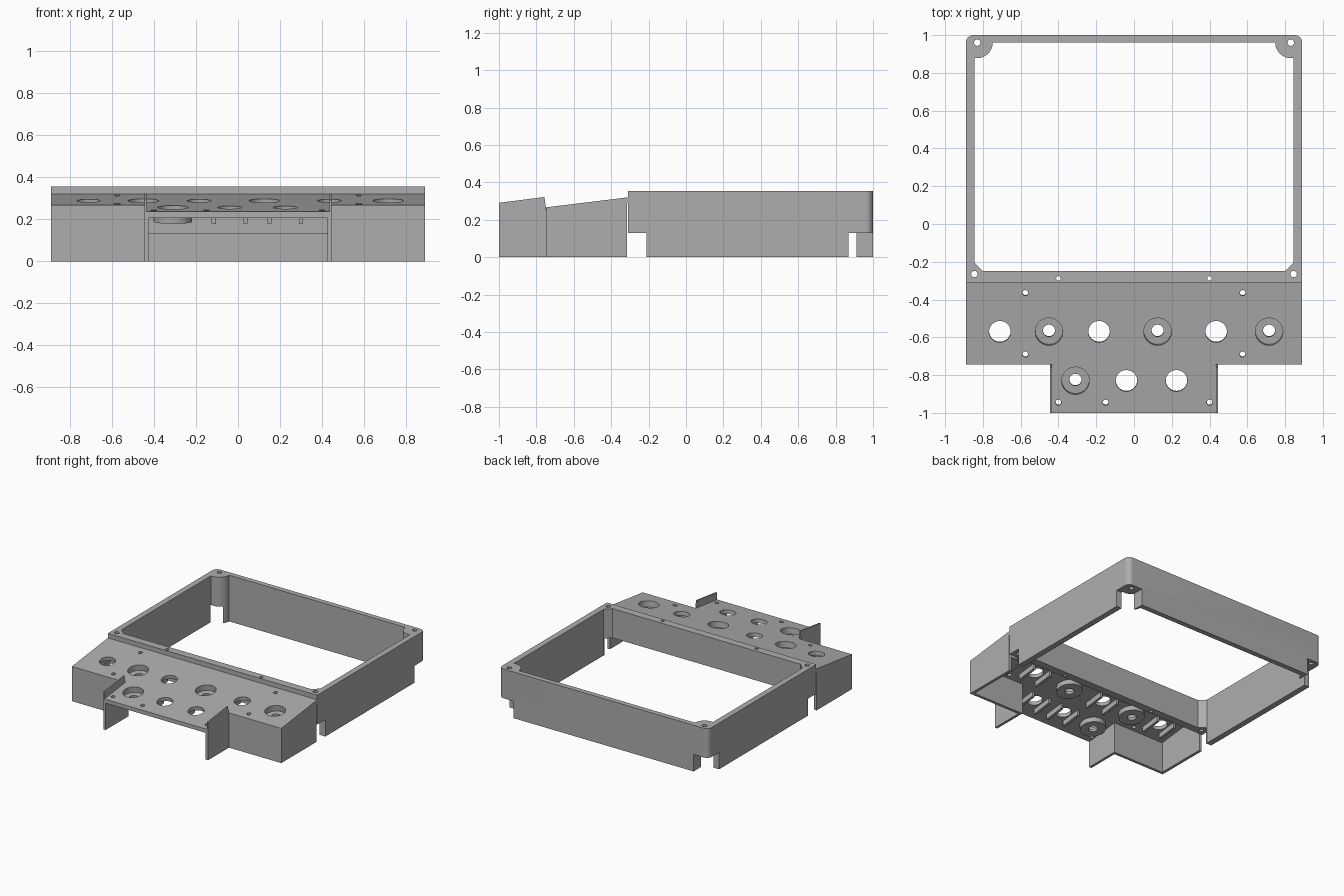
import bpy, bmesh, math
from mathutils import Matrix

if "Cube" in bpy.data.objects:
    bpy.data.objects.remove(bpy.data.objects["Cube"])

grey = bpy.data.materials.new("matte grey")
grey.use_nodes = True
colour = (0.42, 0.42, 0.42, 1)
grey.diffuse_color = colour
grey.node_tree.nodes["Principled BSDF"].inputs["Base Color"].default_value = colour

SLOPE = 0.122
H = 0.355      # frame height
NOTCH = 0.13   # height of the openings at the foot
SLAB = 0.03    # panel thickness


def slope(offset=0):
    """Height of the tilted panel at y, shifted by offset."""
    return lambda x, y: 0.32 + SLOPE * (y + 0.31) + offset


def finish(bm, name):
    bmesh.ops.recalc_face_normals(bm, faces=bm.faces)
    mesh = bpy.data.meshes.new(name)
    bm.to_mesh(mesh)
    bm.free()
    mesh.materials.append(grey)
    obj = bpy.data.objects.new(name, mesh)
    bpy.context.collection.objects.link(obj)
    return obj


def prism(name, plan, low, high):
    """Solid over a plan outline; low and high are heights or functions of x, y."""
    bm = bmesh.new()
    rings = []
    for z in (low, high):
        rings.append([bm.verts.new((x, y, z(x, y) if callable(z) else z)) for x, y in plan])
    n = len(plan)
    bm.faces.new(rings[0][::-1])
    bm.faces.new(rings[1])
    for i in range(n):
        j = (i + 1) % n
        bm.faces.new((rings[0][i], rings[0][j], rings[1][j], rings[1][i]))
    return finish(bm, name)


def block(name, x0, x1, y0, y1, low, high):
    return prism(name, [(x0, y0), (x1, y0), (x1, y1), (x0, y1)], low, high)


def cylinder(name, x, y, r, low, high, tilted=False):
    """Upright cylinder, or one square to the panel with heights measured from it."""
    bm = bmesh.new()
    bmesh.ops.create_cone(bm, cap_ends=True, segments=40, radius1=r, radius2=r, depth=high - low)
    bm.transform(Matrix.Translation((0, 0, (low + high) / 2)))
    if tilted:
        bm.transform(Matrix.Rotation(math.atan(SLOPE), 4, 'X'))
    bm.transform(Matrix.Translation((x, y, slope()(x, y) if tilted else 0)))
    return finish(bm, name)


def boolean(target, other, operation='DIFFERENCE'):
    mod = target.modifiers.new("bool", 'BOOLEAN')
    mod.operation, mod.solver, mod.object = operation, 'EXACT', other
    bpy.context.view_layer.objects.active = target
    bpy.ops.object.modifier_apply(modifier=mod.name)
    bpy.data.objects.remove(other)


def arc(cx, cy, r, start, end, n=10):
    steps = [math.radians(start + (end - start) * i / n) for i in range(n + 1)]
    return [(cx + r * math.cos(a), cy + r * math.sin(a)) for a in steps]


def mirrored(half):
    return half + [(-x, y) for x, y in reversed(half)]


# Tall rectangular frame with rounded rear corners and screw posts
outline = mirrored([(0.89, -0.31)] + arc(0.85, 0.96, 0.04, 0, 90))
frame = prism("frame", outline, 0, H)
opening = mirrored([(0.8, -0.25), (0.845, -0.205), (0.845, 0.88)]
                   + arc(0.83, 0.96, 0.082, 260, 180))
boolean(frame, prism("cutter", opening, -0.1, 1))
boolean(frame, block("cutter", -1, 1, -0.4, -0.21, -0.1, NOTCH))
for s in (-1, 1):
    x0, x1 = sorted((s * 0.765, s))
    boolean(frame, block("cutter", x0, x1, 0.87, 1.1, -0.1, NOTCH))
    for x, y, r in ((0.83, 0.96, 0.017), (0.845, -0.265, 0.017), (0.4, -0.288, 0.012)):
        boolean(frame, cylinder("cutter", s * x, y, r, -0.1, 1))

# Tilted control panel with a narrower tongue at the front
plan = mirrored([(0.435, -1), (0.435, -0.745), (0.89, -0.745), (0.89, -0.31)])
panel = prism("control_panel", plan, slope(-SLAB), slope())
recessed = [(-0.45, -0.57), (0.125, -0.57), (0.715, -0.57), (-0.31, -0.83)]
plain = [(-0.71, -0.57), (-0.185, -0.57), (0.435, -0.57), (-0.04, -0.83), (0.225, -0.83)]
screws = [(s * 0.575, y) for s in (-1, 1) for y in (-0.365, -0.69)]
screws += [(x, -0.945) for x in (-0.4, -0.15, 0.4)]

# Cups under the recessed holes
for x, y in recessed:
    boolean(panel, cylinder("cup", x, y, 0.092, -0.068, -0.015, True), 'UNION')
for x, y in recessed:
    boolean(panel, cylinder("cutter", x, y, 0.073, -0.045, 0.1, True))
    boolean(panel, cylinder("cutter", x, y, 0.032, -0.2, 0.1, True))
for x, y in plain:
    boolean(panel, cylinder("cutter", x, y, 0.057, -0.2, 0.1, True))
for x, y in screws:
    boolean(panel, cylinder("cutter", x, y, 0.015, -0.2, 0.1, True))

# Rails beside the plain holes, below the panel
for i, (x, y) in enumerate(plain):
    for s in (-1, 1):
        cx = x + s * 0.075
        block(f"hole_rail_{i}_{'left' if s > 0 else 'right'}", cx - 0.01, cx + 0.01,
              y - 0.08, y + 0.08, slope(-0.07), slope(-SLAB))

# Skirt walls and front fins on each side
for s, side in ((-1, "right"), (1, "left")):
    def span(a, b):
        return sorted((s * a, s * b))
    block(f"side_skirt_{side}", *span(0.868, 0.89), -0.745, -0.315, 0, slope(-SLAB))
    block(f"front_skirt_{side}", *span(0.425, 0.868), -0.745, -0.723, 0, slope(-SLAB))
    block(f"fin_lower_{side}", *span(0.425, 0.445), -1, -0.745, 0, slope(-SLAB))
    lean = [(s * 0.435, -1), (s * 0.445, -1), (s * 0.445, -0.745), (s * 0.435, -0.745)]
    fin = prism(f"fin_upper_{side}", lean, slope(-SLAB), slope(0.055))
    for v in fin.data.vertices:
        if v.co.y > -0.8 and v.co.z > 0.3:
            v.co.y -= 0.012

# Smooth round surfaces, keep edges crisp
for obj in (frame, panel):
    bpy.ops.object.select_all(action='DESELECT')
    obj.select_set(True)
    bpy.context.view_layer.objects.active = obj
    bpy.ops.object.shade_smooth_by_angle(angle=math.radians(30))
